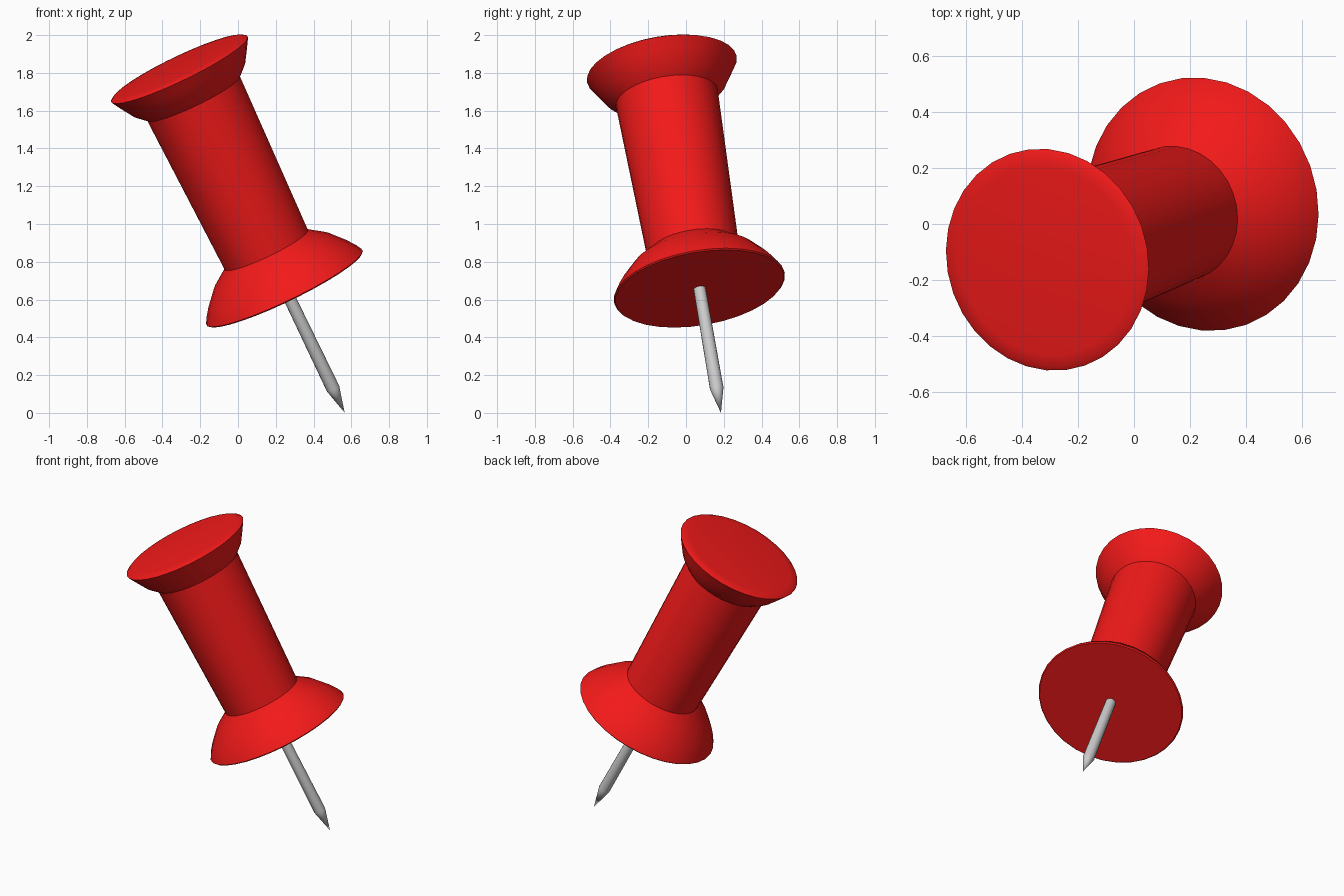
import bpy, bmesh, math
from mathutils import Vector

if "Cube" in bpy.data.objects:
    bpy.data.objects.remove(bpy.data.objects["Cube"])

TIP = Vector((0.565, 0.185, 0.0))         # where the needle touches the ground
AXIS = Vector((-0.428, -0.153, 0.890))    # leaning direction of the pin


def lathe(name, profile, steps, angle):
    """Revolve (radius, height) points about the leaning axis."""
    bm = bmesh.new()
    verts = [bm.verts.new((r, 0, h)) for r, h in profile]
    edges = [bm.edges.new(pair) for pair in zip(verts, verts[1:])]
    bmesh.ops.spin(bm, geom=verts + edges, cent=(0, 0, 0), axis=(0, 0, 1),
                   angle=math.tau, steps=steps, use_duplicate=False)
    bmesh.ops.remove_doubles(bm, verts=bm.verts[:], dist=0.0005)
    bmesh.ops.recalc_face_normals(bm, faces=bm.faces[:])
    mesh = bpy.data.meshes.new(name)
    bm.to_mesh(mesh)
    bm.free()
    obj = bpy.data.objects.new(name, mesh)
    bpy.context.collection.objects.link(obj)
    obj.location = TIP
    obj.rotation_mode = 'QUATERNION'
    obj.rotation_quaternion = AXIS.to_track_quat('Z', 'Y')
    bpy.ops.object.select_all(action='DESELECT')
    obj.select_set(True)
    bpy.context.view_layer.objects.active = obj
    bpy.ops.object.shade_smooth_by_angle(angle=math.radians(angle))
    return obj


# Plastic handle: flat-bottomed flange, tapered grip and flared cap
handle = lathe("handle", [
    (0, 0.738), (0.452, 0.738), (0.459, 0.745), (0.442, 0.776), (0.408, 0.823),
    (0.335, 0.905), (0.245, 0.970),
    (0.273, 1.870), (0.327, 1.921), (0.369, 1.988),
    (0.402, 2.043), (0.385, 2.053), (0.345, 2.058), (0, 2.060),
], 32, 42)
red = bpy.data.materials.new("red_plastic")
red.diffuse_color = (0.9, 0.01, 0.01, 1)
red.use_nodes = True
red.node_tree.nodes["Principled BSDF"].inputs["Base Color"].default_value = red.diffuse_color
handle.data.materials.append(red)

# Steel needle with a sharpened point
lathe("needle", [(0, 0), (0.036, 0.145), (0.032, 0.78), (0, 0.78)], 16, 35)
